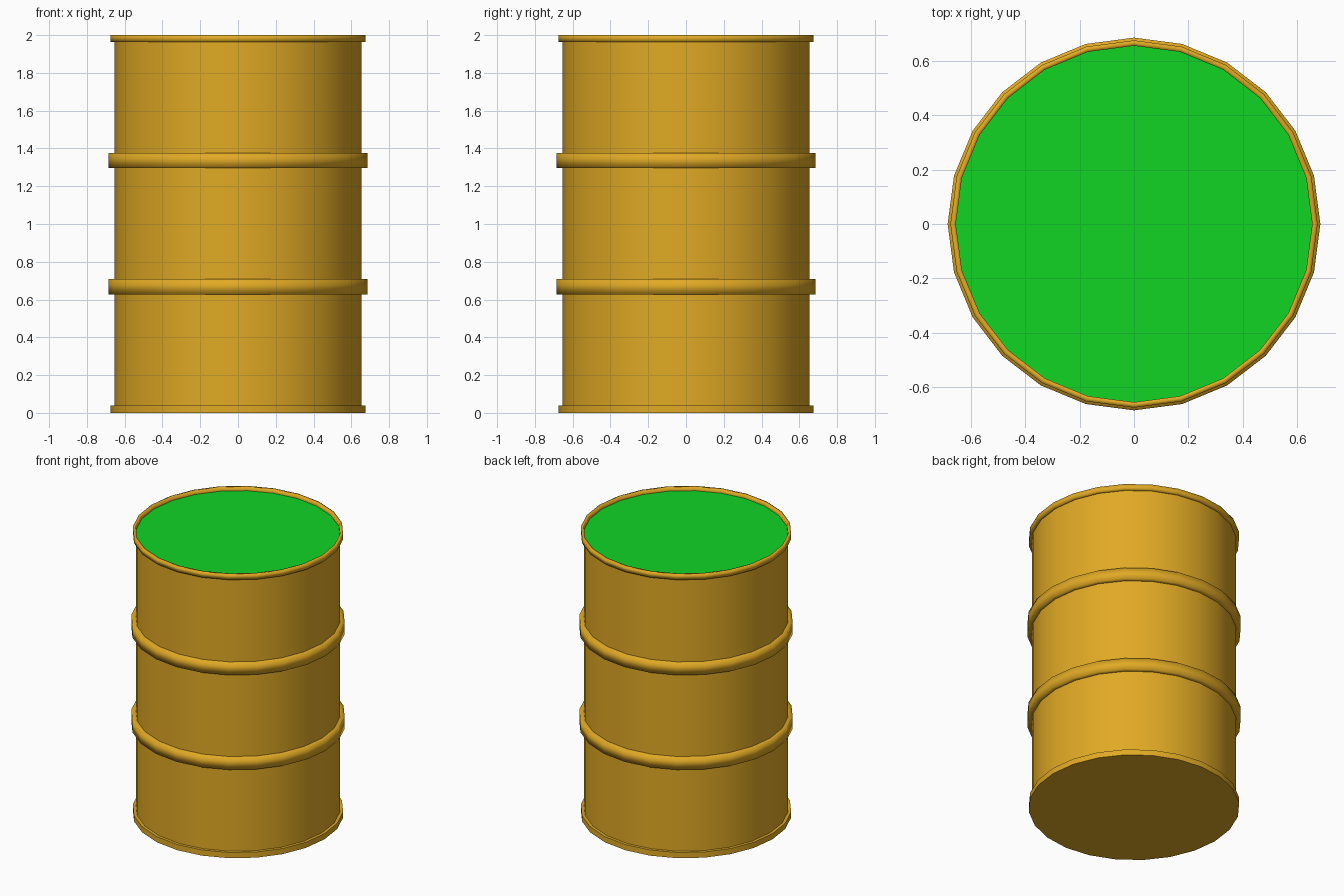
import bpy, bmesh, math

if "Cube" in bpy.data.objects:
    bpy.data.objects.remove(bpy.data.objects["Cube"])

SIDES = 24


def material(name, rgb):
    m = bpy.data.materials.new(name)
    m.diffuse_color = (*rgb, 1.0)
    m.use_nodes = True
    m.node_tree.nodes["Principled BSDF"].inputs["Base Color"].default_value = m.diffuse_color
    return m


gold = material("golden yellow", (0.75, 0.40, 0.018))
green = material("toxic green", (0.005, 0.66, 0.018))


def lathe(name, profile, mat, cap_start=False, cap_end=False, smooth=None):
    """Spin an (radius, height) profile around z; order runs bottom to top outside."""
    bm = bmesh.new()
    rings = []
    for r, z in profile:
        rings.append([bm.verts.new((r * math.cos(2 * math.pi * i / SIDES),
                                    r * math.sin(2 * math.pi * i / SIDES), z))
                      for i in range(SIDES)])
    for a, b in zip(rings, rings[1:]):
        for i in range(SIDES):
            j = (i + 1) % SIDES
            bm.faces.new((a[i], a[j], b[j], b[i]))
    if cap_start:
        bm.faces.new(rings[0][::-1])
    if cap_end:
        bm.faces.new(rings[-1])
    me = bpy.data.meshes.new(name)
    bm.to_mesh(me)
    bm.free()
    me.materials.append(mat)
    ob = bpy.data.objects.new(name, me)
    bpy.context.collection.objects.link(ob)
    for p in me.polygons:
        p.use_smooth = len(p.vertices) == 4
    if smooth:
        bpy.ops.object.select_all(action='DESELECT')
        ob.select_set(True)
        bpy.context.view_layer.objects.active = ob
        bpy.ops.object.shade_smooth_by_angle(angle=math.radians(smooth))
    return ob


BODY, RIM, BAND = 0.655, 0.675, 0.685

# Barrel wall
lathe("barrel_wall", [(BODY, 0.04), (BODY, 1.963)], gold)

# Base with its projecting lower rim
lathe("barrel_base", [(RIM, 0.0), (RIM, 0.04), (BODY, 0.04)], gold,
      cap_start=True, smooth=40)

# Two hoops around the wall
for name, z0, z1 in (("lower_hoop", 0.628, 0.708), ("upper_hoop", 1.296, 1.376)):
    lathe(name, [(BODY, z0), (BAND, z0), (BAND, z1), (BODY, z1)], gold)

# Upper rim, open in the middle
lathe("upper_rim", [(BODY, 1.963), (RIM, 1.963), (RIM, 2.0), (BODY, 2.0),
                    (BODY, 1.975)], gold)

# Liquid surface just below the rim
bm = bmesh.new()
bm.faces.new([bm.verts.new((BODY * math.cos(2 * math.pi * i / SIDES),
                            BODY * math.sin(2 * math.pi * i / SIDES), 1.975))
              for i in range(SIDES)])
me = bpy.data.meshes.new("liquid_surface")
bm.to_mesh(me)
bm.free()
me.materials.append(green)
bpy.context.collection.objects.link(bpy.data.objects.new("liquid_surface", me))
